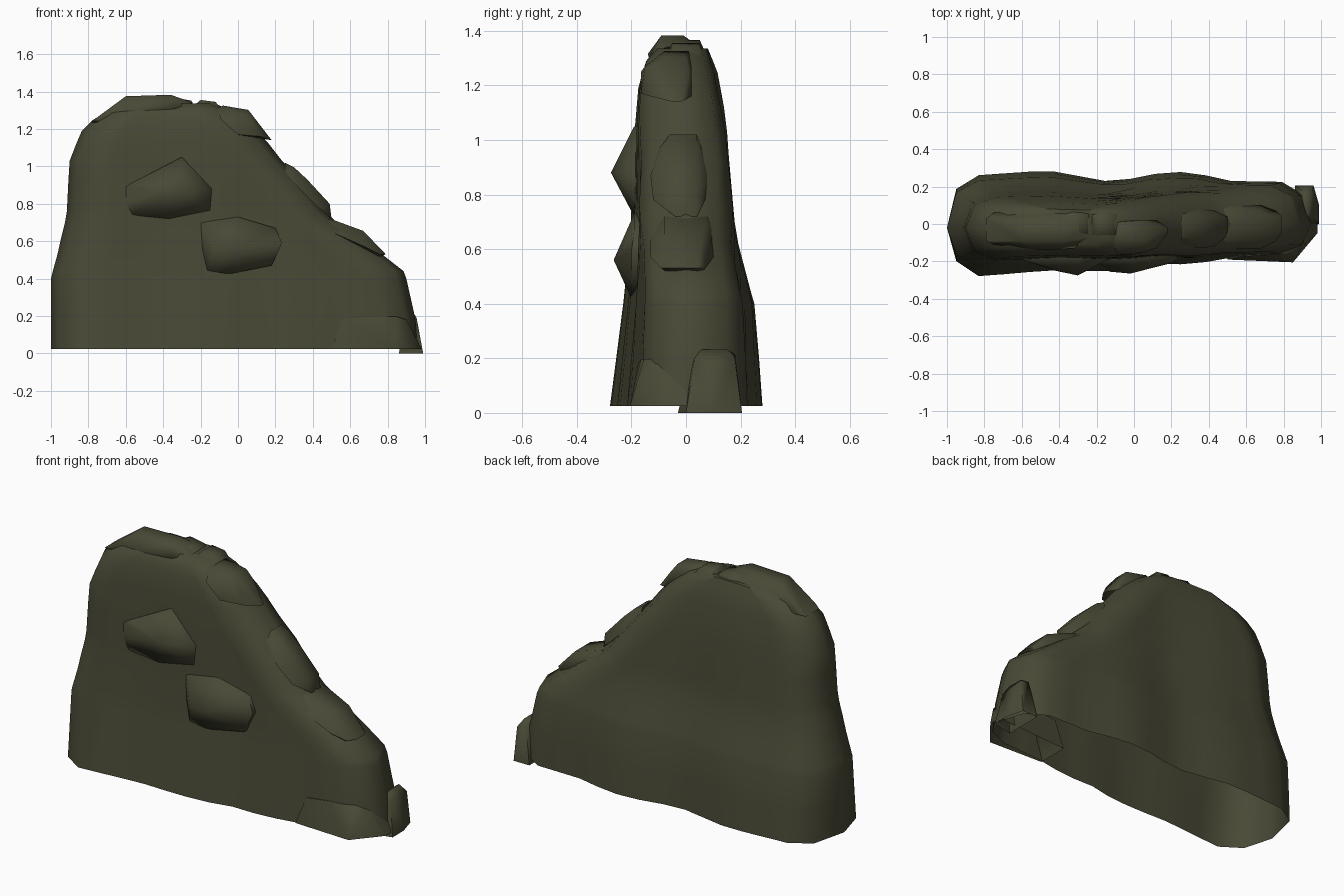
import bpy, bmesh, math

if "Cube" in bpy.data.objects:
    bpy.data.objects.remove(bpy.data.objects["Cube"])

mat = bpy.data.materials.new("dark olive stone")
mat.diffuse_color = (0.066, 0.066, 0.037, 1)
mat.use_nodes = True
mat.node_tree.nodes["Principled BSDF"].inputs["Base Color"].default_value = mat.diffuse_color


def lerp(table, t):
    """Piecewise linear lookup in a list of (t, value)."""
    if t <= table[0][0]:
        return table[0][1]
    for (a, va), (b, vb) in zip(table, table[1:]):
        if t <= b:
            return va + (vb - va) * (t - a) / (b - a)
    return table[-1][1]


def finish(name, bm, angle):
    bmesh.ops.recalc_face_normals(bm, faces=bm.faces)
    me = bpy.data.meshes.new(name)
    bm.to_mesh(me)
    bm.free()
    for p in me.polygons:
        p.use_smooth = True
    me.set_sharp_from_angle(angle=math.radians(angle))
    me.materials.append(mat)
    ob = bpy.data.objects.new(name, me)
    bpy.context.collection.objects.link(ob)
    return ob


def stone(name, pts, angle=70):
    """Chipped stone: hull of (x, y_front, y_back, z) bars, open where it meets the ground."""
    bm = bmesh.new()
    for x, y0, y1, z in pts:
        bm.verts.new((x, y0, z))
        if y1 > y0:
            bm.verts.new((x, y1, z))
    res = bmesh.ops.convex_hull(bm, input=bm.verts[:])
    junk = {g for g in res["geom_interior"] + res["geom_unused"]
            if isinstance(g, bmesh.types.BMVert) and g.is_valid}
    bmesh.ops.delete(bm, geom=list(junk), context='VERTS')
    bmesh.ops.recalc_face_normals(bm, faces=bm.faces)
    under = [f for f in bm.faces if all(v.co.z < .03 for v in f.verts)]
    bmesh.ops.delete(bm, geom=under, context='FACES')
    return finish(name, bm, angle)


# Ruined wall: wavy plan outline, lofted upward along a broken silhouette
FRONT = [(-1, .26), (-.95, .265), (-.82, .28), (-.45, .247), (-.2, .255), (0, .24), (.15, .205),
         (.3, .22), (.5, .18), (.85, .16), (1, .14)]
BACK = [(-1, .24), (-.95, .25), (-.82, .262), (-.46, .287), (-.1, .22), (.07, .265), (.3, .282),
        (.5, .23), (.8, .225), (1, .19)]
FRONT_TAPER = [(.025, 1), (.45, .82), (.7, .76), (1, .73), (1.2, .68), (1.29, .58), (1.335, .42)]
BACK_TAPER = [(.025, 1), (.38, .92), (.65, .66), (1.08, .54), (1.25, .43), (1.335, .3)]
# height, left x, right x
LEVELS = [(.025, -1, .96), (.2, -1, .945), (.4, -1, .9), (.44, -.99, .885), (.53, -.965, .77),
          (.62, -.945, .65), (.7, -.925, .53), (.76, -.915, .465), (.92, -.907, .34),
          (1.03, -.9, .235), (1.12, -.865, .165), (1.19, -.835, .105), (1.245, -.78, .04),
          (1.29, -.71, -.02), (1.335, -.58, -.12)]
ENDS = [(.05, .75), (.17, 1)]            # rounding of both wall ends: offset, width
N = 12


def width(table, mean, x, z):
    """Half thickness whose waviness fades with height."""
    return mean + (lerp(table, x) - mean) * (1 - .4 * z)


bm = bmesh.new()
rings = []
for z, xl, xr in LEVELS:
    k = min(1, (xr - xl) / .8)
    a, b = xl + .17 * k, xr - .17 * k
    side = [(xl + o * k, w) for o, w in ENDS]
    side += [(a + (b - a) * i / N, 1) for i in range(1, N)]
    side += [(xr - o * k, w) for o, w in reversed(ENDS)]
    front = [(x, -width(FRONT, .245, x, z) * w * lerp(FRONT_TAPER, z), z) for x, w in side]
    back = [(x, width(BACK, .25, x, z) * w * lerp(BACK_TAPER, z), z) for x, w in reversed(side)]
    ring = [(xl, -.02, z)] + front + [(xr, 0, z)] + back
    rings.append([bm.verts.new(p) for p in ring])
for r0, r1 in zip(rings, rings[1:]):
    for i in range(len(r0)):
        j = (i + 1) % len(r0)
        bm.faces.new((r0[i], r0[j], r1[j], r1[i]))
bm.faces.new(rings[-1])                   # closed top, open underside
finish("ruined_wall", bm, 60)


# Stones standing proud of the front face: outline plus a blunt apex
def face_stone(name, outline, apex):
    pts = [(x, -.19 if z > .6 else -.2, -.12, z) for x, z in outline]
    stone(name, pts + [(x, y, y, z) for x, y, z in apex])


face_stone("upper_face_stone",
           [(-.6, .89), (-.57, .91), (-.42, .95), (-.37, 1.01), (-.3, 1.05), (-.14, .88), (-.15, .765),
            (-.37, .72), (-.57, .74), (-.6, .8)],
           [(-.3, -.275, .88), (-.42, -.25, .86)])
face_stone("lower_face_stone",
           [(-.2, .7), (0, .73), (.2, .67), (.235, .59), (.18, .47),
            (-.07, .42), (-.17, .43), (-.19, .56)],
           [(-.02, -.265, .56), (-.13, -.255, .56)])

# Capping stones along the broken top edge
stone("top_stone", [(-.79, -.09, .03, 1.235), (-.6, -.09, .0, 1.375), (-.36, -.09, -.01, 1.383),
                    (-.24, -.07, .03, 1.34), (-.75, -.11, .06, 1.25), (-.5, -.14, .085, 1.315),
                    (-.32, -.13, .08, 1.315), (-.5, -.12, .08, 1.24)])
stone("small_top_stone_a", [(-.4, -.05, .04, 1.34), (-.34, -.04, .05, 1.367), (-.25, -.05, .05, 1.352),
                            (-.23, -.06, .06, 1.31), (-.32, -.09, .08, 1.3)])
stone("small_top_stone_b", [(-.23, -.06, .05, 1.33), (-.2, -.05, .05, 1.355), (-.12, -.05, .05, 1.345),
                            (-.09, -.06, .05, 1.31), (-.16, -.09, .08, 1.28)])
stone("corner_stone", [(-.11, -.1, 0, 1.31), (-.08, -.08, .01, 1.325), (.055, -.09, .0, 1.302),
                       (.1, -.12, .01, 1.24), (.18, -.05, -.02, 1.14), (.12, -.13, .02, 1.16),
                       (0, -.165, .02, 1.17), (-.09, -.165, .02, 1.25), (.05, -.15, .02, 1.27)])
stone("upper_slope_stone", [(.25, -.06, .04, 1.02), (.3, -.075, .04, .995), (.37, -.08, .04, .93),
                            (.49, -.07, .04, .8), (.5, -.04, .04, .72), (.25, -.1, .06, .97),
                            (.43, -.12, .07, .78), (.34, -.13, .08, .87)])
stone("lower_slope_stone", [(.48, -.08, .08, .72), (.52, -.08, .08, .71), (.67, -.08, .06, .655),
                            (.79, -.04, .04, .53), (.76, -.09, .07, .53), (.5, -.13, .11, .65),
                            (.68, -.13, .1, .57), (.72, -.05, .05, .5)])

# Fallen stones at the foot of the low end
stone("front_foot_stone", [(.5, -.19, 0, .025), (.56, -.175, 0, .182), (.7, -.165, 0, .195),
                           (.85, -.155, 0, .197), (.9, -.12, 0, .18), (.85, -.205, 0, .025),
                           (.98, -.05, .03, .025), (.95, -.06, .02, .09)])
stone("end_foot_stone", [(.86, -.03, .205, 0), (.96, .03, .205, 0), (.99, .0, .1, 0),
                         (.9, .03, .18, .215), (.93, .06, .15, .232), (.955, .03, .18, .19)])
